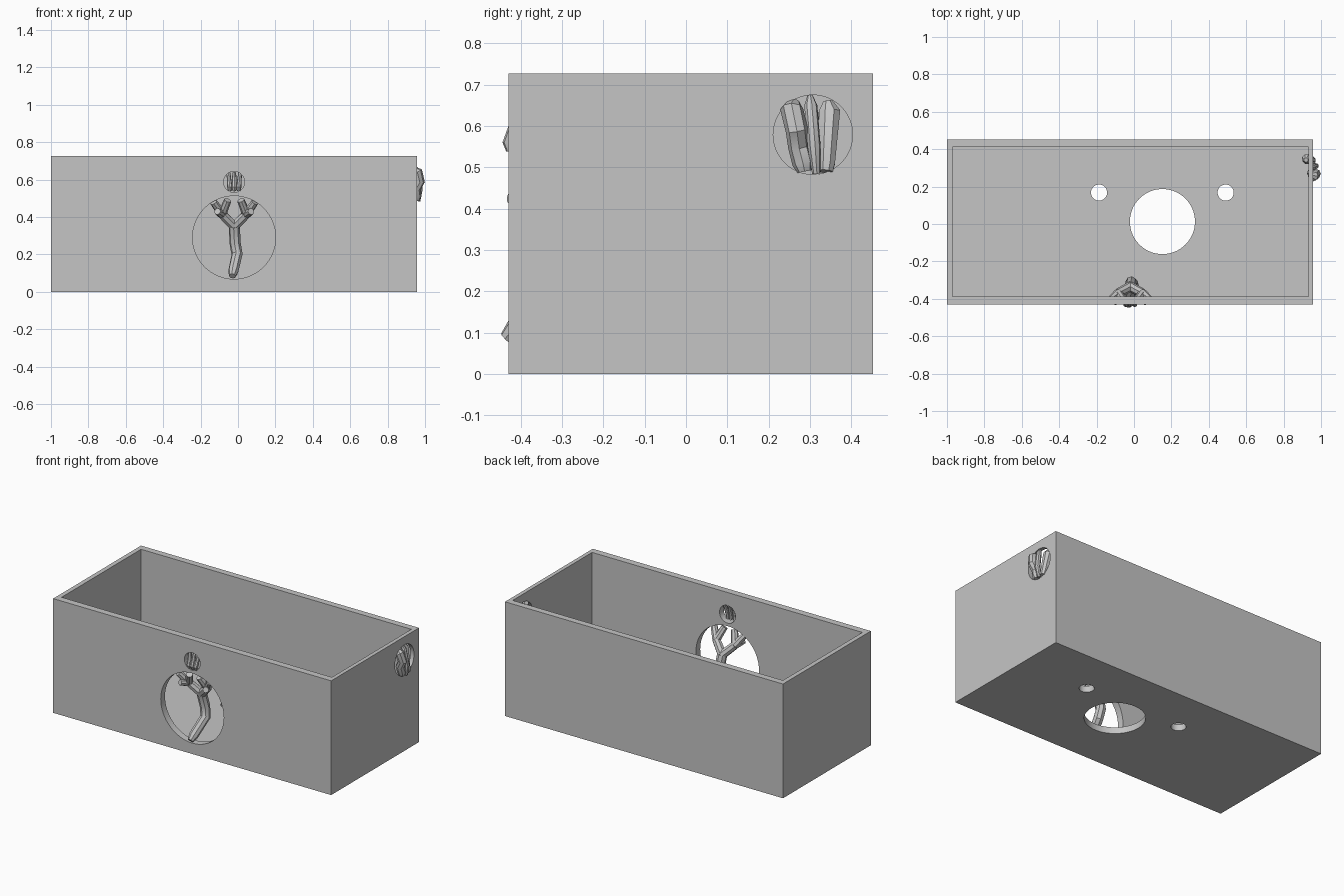
import bpy
import math
from mathutils import Vector

cube = bpy.data.objects.get("Cube")
if cube:
    bpy.data.objects.remove(cube, do_unlink=True)

# One grey for everything
grey = bpy.data.materials.new("light_grey")
grey.use_nodes = True
colour = (0.56, 0.56, 0.56, 1)
grey.diffuse_color = colour
grey.node_tree.nodes["Principled BSDF"].inputs["Base Color"].default_value = colour


def block(name, low, high):
    low, high = Vector(low), Vector(high)
    bpy.ops.mesh.primitive_cube_add(size=1, location=(low + high) / 2)
    obj = bpy.context.object
    obj.name = name
    obj.scale = high - low
    bpy.ops.object.transform_apply(location=False, rotation=False, scale=True)
    return obj


def drill(centre, radius, axis):
    turn = {"x": (0, math.pi / 2, 0), "y": (math.pi / 2, 0, 0), "z": (0, 0, 0)}[axis]
    bpy.ops.mesh.primitive_cylinder_add(vertices=64, radius=radius, depth=0.24,
                                        location=centre, rotation=turn)
    return bpy.context.object


def cut(target, cutter):
    cutter.hide_render = True
    mod = target.modifiers.new("cut", "BOOLEAN")
    mod.operation = "DIFFERENCE"
    mod.solver = "EXACT"
    mod.object = cutter
    bpy.ops.object.select_all(action="DESELECT")
    bpy.context.view_layer.objects.active = target
    target.select_set(True)
    bpy.ops.object.modifier_apply(modifier=mod.name)
    bpy.data.objects.remove(cutter, do_unlink=True)


def rods(name, paths):
    # Each path is a list of (point, radius)
    curve = bpy.data.curves.new(name, "CURVE")
    curve.dimensions = "3D"
    curve.bevel_depth = 1
    curve.bevel_resolution = 2
    curve.use_fill_caps = True
    for path in paths:
        spline = curve.splines.new("POLY")
        spline.points.add(len(path) - 1)
        for p, (co, radius) in zip(spline.points, path):
            p.co = (*co, 1)
            p.radius = radius
    obj = bpy.data.objects.new(name, curve)
    bpy.context.collection.objects.link(obj)
    bpy.ops.object.select_all(action="DESELECT")
    bpy.context.view_layer.objects.active = obj
    obj.select_set(True)
    bpy.ops.object.convert(target="MESH")
    obj = bpy.context.object
    obj.data.materials.clear()
    obj.data.materials.append(grey)
    bpy.ops.object.shade_smooth_by_angle(angle=math.radians(35))
    return obj


# Open box with uneven walls
box = block("open_box", (-1, -0.43, 0), (0.957, 0.453, 0.727))
cut(box, block("cavity", (-0.971, -0.387, 0.04), (0.932, 0.412, 0.9)))

# Round openings in the front, right wall and floor
holes = [
    ((-0.021, -0.43, 0.291), 0.222, "y"),
    ((-0.021, -0.43, 0.588), 0.056, "y"),
    ((0.945, 0.307, 0.579), 0.096, "x"),
    ((0.152, 0.013, 0), 0.174, "z"),
    ((-0.187, 0.168, 0), 0.043, "z"),
    ((0.49, 0.168, 0), 0.043, "z"),
]
for hole in holes:
    cut(box, drill(*hole))
box.data.materials.clear()
box.data.materials.append(grey)
bpy.ops.object.shade_smooth_by_angle(angle=math.radians(30))

# Branching support in the large front opening
fork = (-0.02, -0.335, 0.35)
trunk = [((-0.03, -0.435, 0.085), 0.018), ((-0.025, -0.41, 0.11), 0.028),
         ((-0.005, -0.32, 0.2), 0.03), ((-0.015, -0.31, 0.26), 0.03), (fork, 0.03)]
paths = [trunk]
for side in (-1, 1):
    elbow = (-0.02 + side * 0.065, -0.37, 0.415)
    paths.append([(fork, 0.027), (elbow, 0.025)])
    for reach, height in ((0.035, 0.49), (0.11, 0.48)):
        tip = (-0.02 + side * reach, -0.41, height)
        paths.append([(elbow, 0.024), (tip, 0.02)])
    paths.append([(elbow, 0.024), (((-0.02 + side * 0.09), -0.425, 0.43), 0.018)])
rods("branching_support", paths)

# Thin struts in the small front opening
rods("small_opening_struts", [
    [((-0.02 + dx, -0.425, 0.54), 0.01), ((-0.02 + dx, -0.43, 0.56), 0.014),
     ((-0.02 + dx * 1.3, -0.405, 0.638), 0.01)]
    for dx in (-0.024, 0, 0.024)])

# Struts in the right wall opening
rods("side_opening_struts", [
    [((0.955, 0.287, 0.49), 0.018), ((0.955, 0.283, 0.51), 0.026),
     ((0.95, 0.273, 0.55), 0.026), ((0.972, 0.268, 0.59), 0.027),
     ((0.96, 0.256, 0.64), 0.028), ((0.94, 0.262, 0.655), 0.015)],
    [((0.965, 0.315, 0.485), 0.01), ((0.972, 0.31, 0.55), 0.016),
     ((0.955, 0.302, 0.65), 0.016), ((0.945, 0.3, 0.675), 0.006)],
    [((0.955, 0.338, 0.49), 0.018), ((0.95, 0.34, 0.51), 0.022),
     ((0.925, 0.347, 0.635), 0.028), ((0.92, 0.343, 0.66), 0.012)],
])
